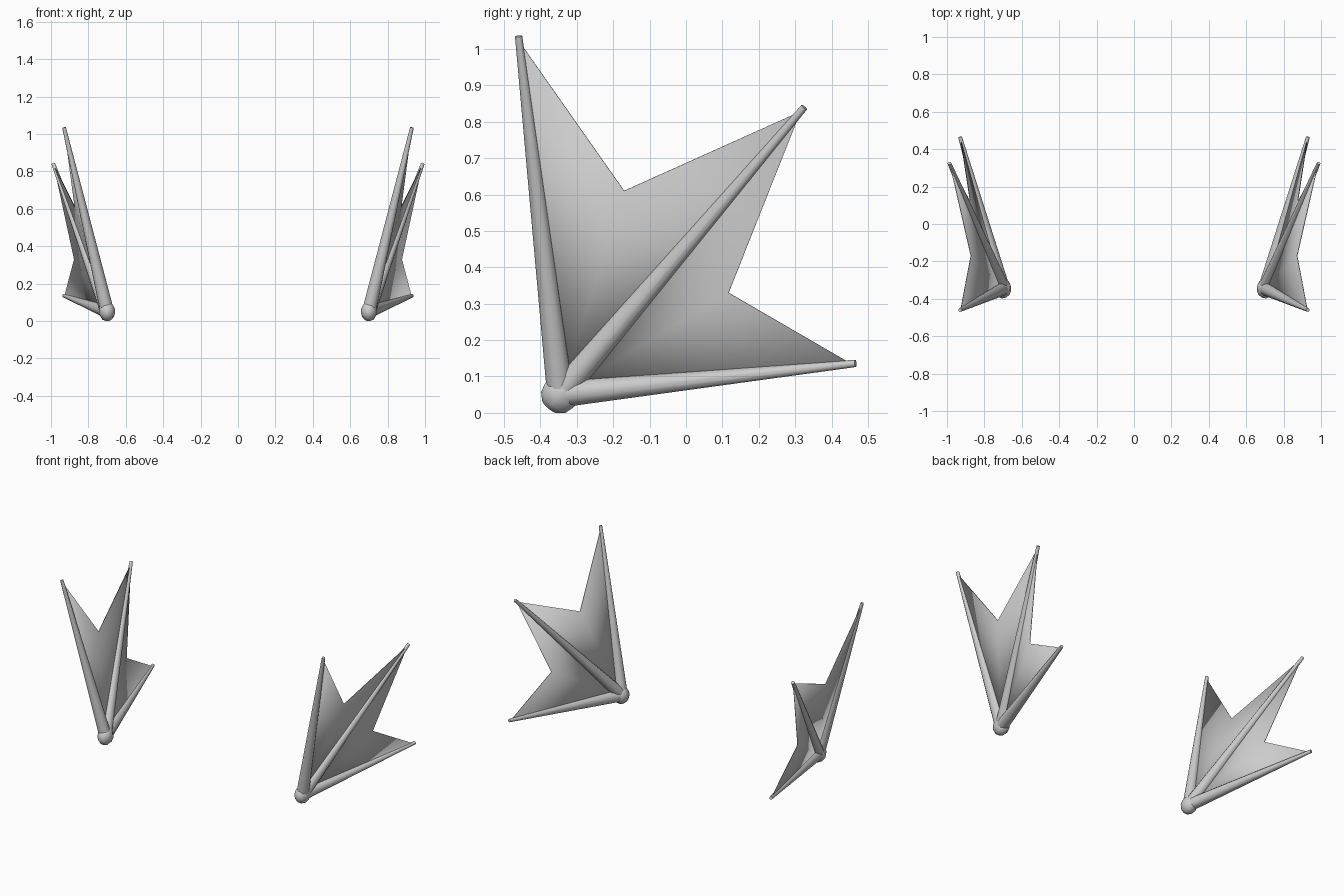
import bpy, bmesh
from mathutils import Vector, Matrix

if "Cube" in bpy.data.objects:
    bpy.data.objects.remove(bpy.data.objects["Cube"])

ROOT = Vector((0.70, -0.345, 0.052))
TIPS = [Vector((0.93, -0.46, 1.035)),
        Vector((0.987, 0.325, 0.84)),
        Vector((0.93, 0.466, 0.136))]


def finish(name, bm, smooth_angle=None, thickness=0):
    """Turn a bmesh into a smooth object mirrored to the other side."""
    bmesh.ops.recalc_face_normals(bm, faces=bm.faces)
    mesh = bpy.data.meshes.new(name)
    bm.to_mesh(mesh)
    bm.free()
    obj = bpy.data.objects.new(name, mesh)
    bpy.context.collection.objects.link(obj)
    for p in mesh.polygons:
        p.use_smooth = True
    if smooth_angle:
        bpy.ops.object.select_all(action='DESELECT')
        obj.select_set(True)
        bpy.context.view_layer.objects.active = obj
        bpy.ops.object.shade_smooth_by_angle(angle=smooth_angle)
    if thickness:
        solid = obj.modifiers.new("Thickness", 'SOLIDIFY')
        solid.thickness = thickness
        solid.offset = 0
    mirror = obj.modifiers.new("Mirror", 'MIRROR')
    mirror.use_mirror_merge = False
    return obj


# Tapered ribs fanning out from the joint
for name, tip in zip(("upper_rib", "middle_rib", "lower_rib"), TIPS):
    axis = tip - ROOT
    bm = bmesh.new()
    place = (Matrix.Translation((ROOT + tip) / 2)
             @ axis.to_track_quat('Z', 'Y').to_matrix().to_4x4())
    bmesh.ops.create_cone(bm, cap_ends=True, segments=12, radius1=0.037,
                          radius2=0.010, depth=axis.length, matrix=place)
    finish(name, bm, smooth_angle=0.8)

# Webbing stretched between neighbouring ribs, notched at the outer edge
bm = bmesh.new()
root = bm.verts.new(ROOT)
ends = [bm.verts.new(ROOT + (t - ROOT) * 0.985) for t in TIPS]
for i, notch_pos in enumerate(((0.872, -0.17, 0.61), (0.875, 0.117, 0.33))):
    notch = bm.verts.new(notch_pos)
    bm.faces.new((root, ends[i], notch))
    bm.faces.new((root, notch, ends[i + 1]))
finish("membrane", bm, thickness=0.004)

# Rounded joint at the base, tilted toward the middle rib
bm = bmesh.new()
tilt = (TIPS[1] - ROOT).to_track_quat('Z', 'Y').to_matrix().to_4x4()
bmesh.ops.create_uvsphere(bm, u_segments=10, v_segments=6, radius=0.054,
                          matrix=Matrix.Translation(ROOT)
                          @ Matrix.Diagonal((0.82, 1, 1, 1)) @ tilt)
finish("joint", bm, smooth_angle=0.8)
